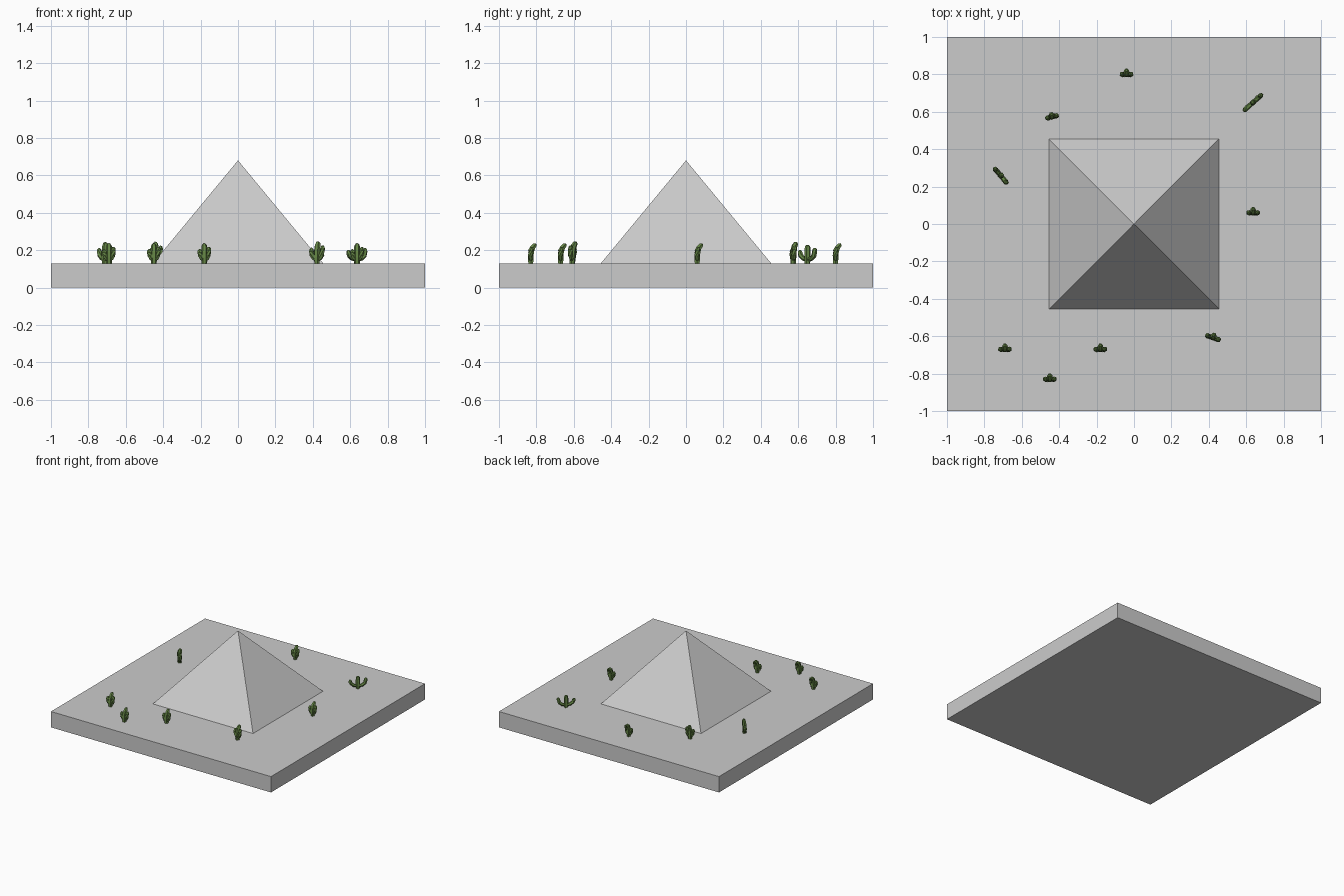
import bpy, bmesh, math
from mathutils import Vector, Matrix

if "Cube" in bpy.data.objects:
    bpy.data.objects.remove(bpy.data.objects["Cube"])

TOP = 0.13      # top of the slab
SIDES = 12      # ribbed cross-section: ridges and grooves alternate

green = bpy.data.materials.new("cactus_green")
green.diffuse_color = (0.13, 0.24, 0.06, 1)
green.use_nodes = True
green.node_tree.nodes["Principled BSDF"].inputs["Base Color"].default_value = green.diffuse_color


def finish(name, bm, mat=None):
    bmesh.ops.recalc_face_normals(bm, faces=bm.faces)
    me = bpy.data.meshes.new(name)
    bm.to_mesh(me)
    bm.free()
    ob = bpy.data.objects.new(name, me)
    if mat:
        me.materials.append(mat)
    bpy.context.collection.objects.link(ob)
    return ob


def ribbed_tube(bm, path, radii):
    """Sweep a ribbed ring along a path and close both ends."""
    pts = [Vector(p) for p in path]
    rings = []
    for i, p in enumerate(pts):
        tangent = pts[min(i + 1, len(pts) - 1)] - pts[max(i - 1, 0)]
        rot = tangent.to_track_quat('Z', 'Y')
        ring = []
        for k in range(SIDES):
            a = math.tau * k / SIDES
            r = radii[i] * (1 if k % 2 == 0 else 0.82)
            ring.append(bm.verts.new(p + rot @ Vector((r * math.cos(a), r * math.sin(a), 0))))
        rings.append(ring)
    for lo, hi in zip(rings, rings[1:]):
        for k in range(SIDES):
            n = (k + 1) % SIDES
            bm.faces.new((lo[k], lo[n], hi[n], hi[k]))
    bm.faces.new(rings[0])
    bm.faces.new(rings[-1])


def cactus(name, x, y, angle=0, spread=1.0, height=1.0, lean=1.0):
    bm = bmesh.new()
    # trunk, bending towards the back at the top
    b = -0.010 * lean
    trunk = [(0, b, 0), (0, b, 0.03), (0, b + 0.002 * lean, 0.06),
             (0, b + 0.010 * lean, 0.084), (0, b + 0.022 * lean, 0.098), (0, b + 0.029 * lean, 0.103)]
    ribbed_tube(bm, trunk, [0.015, 0.017, 0.017, 0.016, 0.013, 0.006])
    # two curved arms, the right one taller
    for side, tall in ((-1, 0.066), (1, 0.078)):
        s = 0.024 * spread * side
        arm = [(0, b, 0.018), (s * 0.55, b, 0.026), (s * 0.9, b - 0.002 * lean, 0.042),
               (s, b, tall - 0.010), (s * 1.03, b + 0.004 * lean, tall + 0.002),
               (s * 1.04, b + 0.007 * lean, tall + 0.008)]
        ribbed_tube(bm, arm, [0.010, 0.013, 0.014, 0.014, 0.011, 0.005])
    ob = finish(name, bm, green)
    ob.matrix_world = (Matrix.Translation((x, y, TOP)) @ Matrix.Rotation(math.radians(angle), 4, 'Z')
                       @ Matrix.Diagonal((1, 1, height, 1)))


# square ground slab
bm = bmesh.new()
bmesh.ops.create_cube(bm, size=1, matrix=Matrix.Translation((0, 0, TOP / 2)) @ Matrix.Diagonal((2, 2, TOP, 1)))
finish("ground_slab", bm)

# four-sided pyramid
bm = bmesh.new()
H = 0.68 - TOP
bmesh.ops.create_cone(bm, cap_ends=True, segments=4, radius1=0.455 * math.sqrt(2), radius2=0, depth=H,
                      matrix=Matrix.Translation((0, 0, TOP + H / 2)) @ Matrix.Rotation(math.pi / 4, 4, 'Z'))
bmesh.ops.remove_doubles(bm, verts=bm.verts, dist=1e-5)
finish("pyramid", bm)

# scattered cacti: x, y, angle, arm spread, height, lean
plants = [
    (-0.04, 0.81, 0, 1.0, 1.0, 1.0),
    (-0.44, 0.58, 14, 1.05, 1.08, 0.7),
    (0.635, 0.65, 42, 2.4, 0.95, 0.1),
    (-0.71, 0.26, -50, 1.9, 1.08, 0.3),
    (0.637, 0.07, 0, 1.0, 1.0, 1.0),
    (-0.69, -0.66, 0, 1.0, 1.0, 1.0),
    (-0.45, -0.82, 0, 1.0, 1.0, 1.0),
    (-0.18, -0.66, 0, 1.0, 1.0, 1.0),
    (0.425, -0.60, -20, 1.3, 1.1, 0.8),
]
for i, p in enumerate(plants, 1):
    cactus(f"cactus_{i}", *p)
